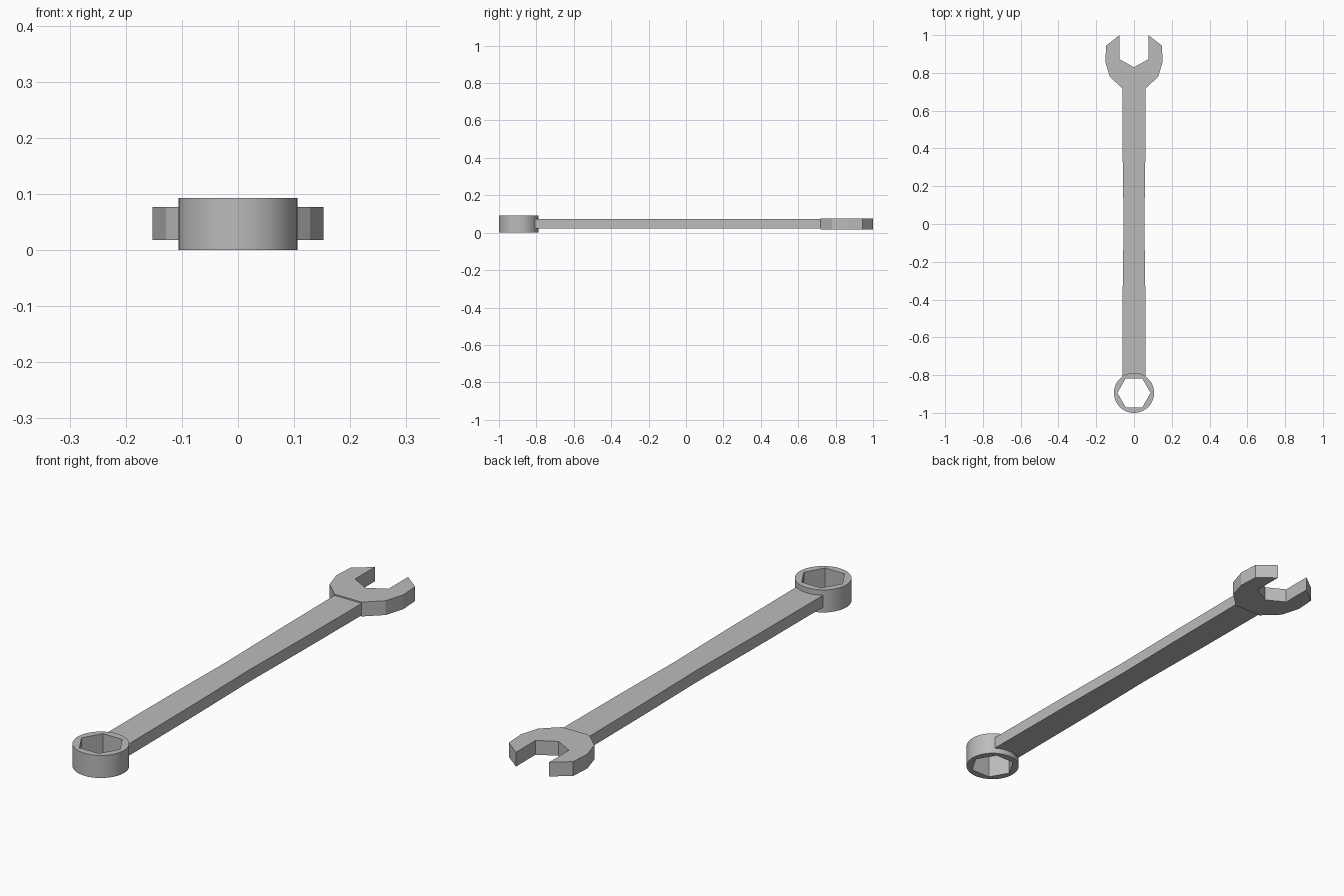
import bpy, bmesh
from math import cos, sin, pi, radians

if "Cube" in bpy.data.objects:
    bpy.data.objects.remove(bpy.data.objects["Cube"])

steel = bpy.data.materials.new("steel grey")
steel.use_nodes = True
grey = (0.5, 0.5, 0.5, 1)
steel.diffuse_color = grey
steel.node_tree.nodes["Principled BSDF"].inputs["Base Color"].default_value = grey


def make_object(name, bm):
    bmesh.ops.recalc_face_normals(bm, faces=bm.faces)
    mesh = bpy.data.meshes.new(name)
    bm.to_mesh(mesh)
    bm.free()
    mesh.materials.append(steel)
    obj = bpy.data.objects.new(name, mesh)
    bpy.context.collection.objects.link(obj)
    return obj


def slab(name, half, bottom, top):
    """Extrude a half outline mirrored across x = 0."""
    outline = half + [(-x, y) for x, y in reversed(half) if x > 0]
    bm = bmesh.new()
    face = bm.faces.new([bm.verts.new((x, y, bottom)) for x, y in outline])
    raised = bmesh.ops.extrude_face_region(bm, geom=[face])["geom"]
    verts = [v for v in raised if isinstance(v, bmesh.types.BMVert)]
    bmesh.ops.translate(bm, verts=verts, vec=(0, 0, top - bottom))
    return make_object(name, bm)


# Slightly waisted shaft
slab("handle", [(0.062, -0.806), (0.06, -0.36), (0.055, 0), (0.06, 0.36), (0.062, 0.725)],
     0.023, 0.072)

# Open jaw with a V-shaped throat
slab("open_jaw", [(0, 0.83), (0.076, 0.872), (0.076, 1), (0.147, 0.945), (0.152, 0.86),
                  (0.128, 0.78), (0.062, 0.718)], 0.018, 0.077)

# Round ring with a hexagonal hole: each hex side spans an equal share of the rim
SIDES, SHARE, CENTRE, HEIGHT = 6, 8, -0.894, 0.093
bm = bmesh.new()


def loop(radius, count, z):
    return [bm.verts.new((radius * cos(2 * pi * i / count),
                          CENTRE + radius * sin(2 * pi * i / count), z)) for i in range(count)]


count = SIDES * SHARE
outer = [loop(0.106, count, z) for z in (0, HEIGHT)]
inner = [loop(0.088, SIDES, z) for z in (0, HEIGHT)]
for ring in (outer, inner):
    n = len(ring[0])
    for i in range(n):
        j = (i + 1) % n
        face = bm.faces.new((ring[0][i], ring[0][j], ring[1][j], ring[1][i]))
        face.smooth = ring is outer
for rim, hexagon in zip(outer, inner):
    for s in range(SIDES):
        arc = [rim[(s * SHARE + k) % count] for k in range(SHARE + 1)]
        bm.faces.new(arc + [hexagon[(s + 1) % SIDES], hexagon[s]])
ring_end = make_object("ring_end", bm)

# Smooth rim with sharp edges
bpy.ops.object.select_all(action="DESELECT")
ring_end.select_set(True)
bpy.context.view_layer.objects.active = ring_end
bpy.ops.object.shade_smooth_by_angle(angle=radians(30))
